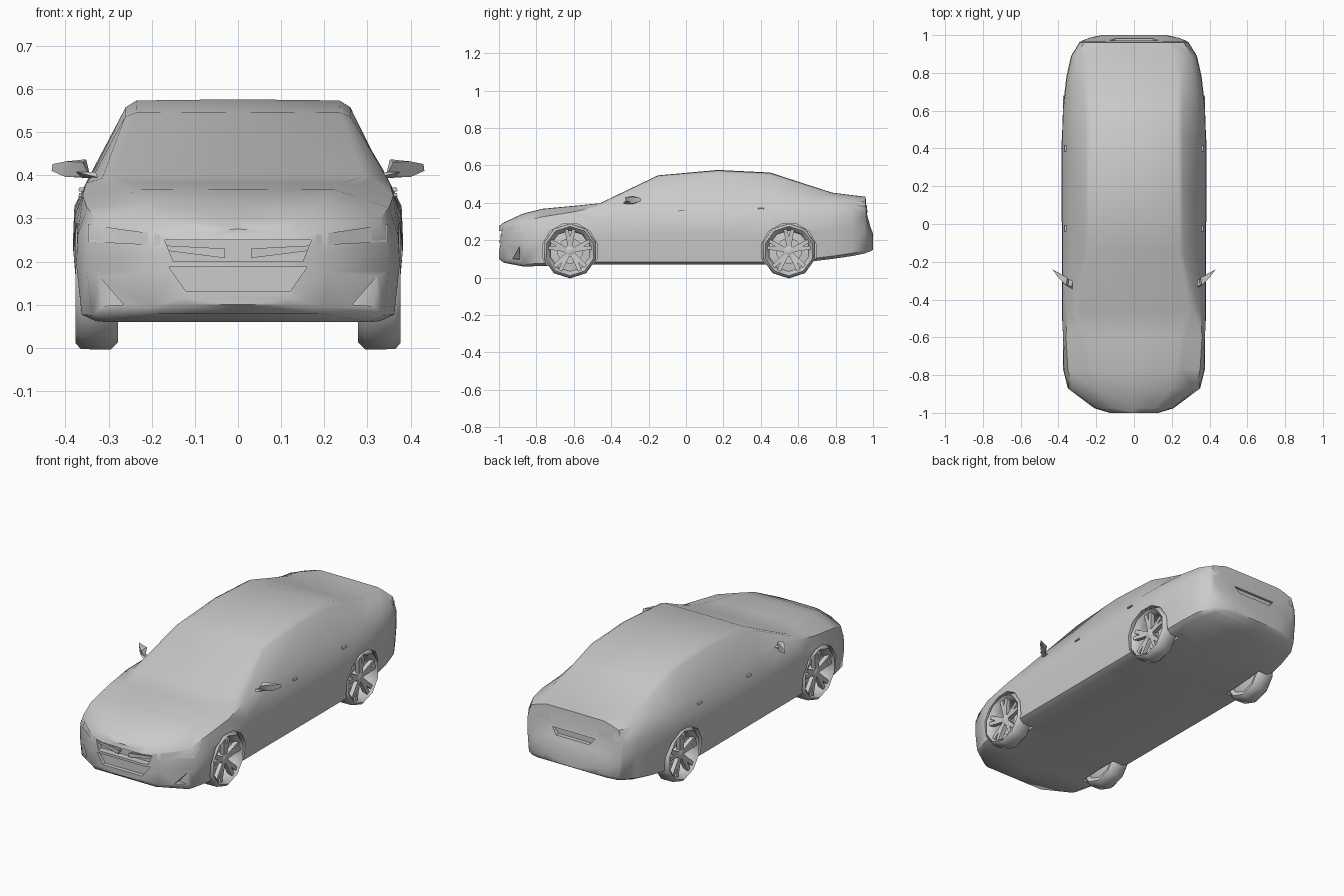
import bpy, bmesh, math
from mathutils import Vector

if "Cube" in bpy.data.objects:
    bpy.data.objects.remove(bpy.data.objects["Cube"])


def smooth(ob, angle):
    bpy.ops.object.select_all(action='DESELECT')
    ob.select_set(True)
    bpy.context.view_layer.objects.active = ob
    bpy.ops.object.shade_smooth_by_angle(angle=math.radians(angle))


def finish(name, bm, angle=40):
    bmesh.ops.recalc_face_normals(bm, faces=bm.faces[:])
    me = bpy.data.meshes.new(name)
    bm.to_mesh(me)
    bm.free()
    ob = bpy.data.objects.new(name, me)
    bpy.context.collection.objects.link(ob)
    if angle:
        smooth(ob, angle)
    return ob


def loft(bm, rings, caps=True, loop=False):
    vs = [[bm.verts.new(p) for p in r] for r in rings]
    pairs = list(zip(vs, vs[1:])) + ([(vs[-1], vs[0])] if loop else [])
    n = len(vs[0])
    for a, b in pairs:
        for i in range(n):
            j = (i + 1) % n
            bm.faces.new((a[i], a[j], b[j], b[i]))
    if caps:
        bm.faces.new(vs[0])
        bm.faces.new(vs[-1])


def hull(name, pts, side=1):
    bm = bmesh.new()
    for x, y, z in pts:
        bm.verts.new((x * side, y, z))
    bmesh.ops.convex_hull(bm, input=bm.verts[:])
    loose = [v for v in bm.verts if not v.link_faces]
    bmesh.ops.delete(bm, geom=loose, context='VERTS')
    return finish(name, bm)


def cut(target, bm):
    c = finish("cutter", bm, 0)
    c.hide_render = True
    m = target.modifiers.new("cut", 'BOOLEAN')
    m.operation, m.solver, m.object = 'DIFFERENCE', 'EXACT', c
    bpy.context.view_layer.objects.active = target
    bpy.ops.object.modifier_apply(modifier=m.name)
    bpy.data.objects.remove(c)


def prism(poly, y0, y1):
    bm = bmesh.new()
    loft(bm, [[(x, y, z) for x, z in poly] for y in (y0, y1)])
    return bm


def circle(r, x, y, z, n, side=1):
    return [(x * side, y + r * math.cos(math.tau * (i + .5) / n),
             z + r * math.sin(math.tau * (i + .5) / n)) for i in range(n)]


# Body stations: y, half width, bottom z, belt z, belt x, roof x, roof edge z, centre z
STATIONS = [
    (-1.0, .13, .10, .25, .12, .08, .268, .275),
    (-.975, .21, .08, .27, .20, .14, .287, .295),
    (-.87, .35, .06, .298, .328, .22, .332, .343),
    (-.77, .375, .062, .325, .35, .25, .358, .368),
    (-.60, .38, .07, .352, .36, .27, .376, .384),
    (-.46, .382, .07, .382, .352, .315, .393, .398),
    (-.15, .382, .07, .40, .335, .262, .535, .547),
    (.17, .383, .07, .405, .336, .26, .558, .576),
    (.45, .383, .07, .41, .338, .257, .546, .562),
    (.61, .378, .08, .413, .333, .255, .497, .51),
    (.78, .358, .10, .415, .32, .26, .446, .455),
    (.89, .333, .116, .41, .303, .24, .434, .441),
    (.96, .29, .13, .405, .265, .20, .426, .433),
    (.968, .28, .135, .30, .26, .19, .33, .34),
    (.985, .24, .14, .25, .225, .16, .27, .275),
    (1.0, .17, .15, .215, .16, .11, .23, .235),
]


def section(y, w, zb, zt, xt, xr, zr, zc):
    h = zt - zb
    half = [(w * .88, zb), (w * .965, zb + .015), (w, zb + h * .5), (w * .99, zb + h * .76),
            (xt, zt), (xr, zr), (xr - .025, zr + (zc - zr) * .85)]
    return ([(x, y, z) for x, z in half] + [(0, y, zc)]
            + [(-x, y, z) for x, z in reversed(half)] + [(0, y, zb)])


bm = bmesh.new()
loft(bm, [section(*s) for s in STATIONS])
body = finish("car_body", bm, 0)

AXLES = (-.62, .55)
HUB_Z = .143


def panel(name, inner, outer, y0, dy, cols=5):
    """Lamp panel draped on the body: bottom/top z between two x positions."""
    bm = bmesh.new()
    (xa, ba, ta), (xb, bb, tb) = inner, outer
    rows = []
    for i in range(cols):
        t = i / (cols - 1)
        col = []
        for z in (ba + (bb - ba) * t, ta + (tb - ta) * t):
            hit, p, nrm, _ = body.ray_cast((xa + (xb - xa) * t, y0, z), (0, dy, 0))
            col.append(bm.verts.new(p + nrm * .003))
        rows.append(col)
    for a, b in zip(rows, rows[1:]):
        bm.faces.new((a[0], a[1], b[1], b[0]))
    finish(name, bm, 60)


# Headlamps and tail lamps draped on the corners
for s in (1, -1):
    panel("headlamp", (s * .18, .237, .262), (s * .345, .245, .285), -1.5, 1)
    panel("tail_lamp", (s * .15, .35, .385), (s * .315, .345, .385), 1.5, -1)

# Wheel arches, grille, bumper intakes and rear recess cut into the body
for side in (1, -1):
    for y in AXLES:
        bm = bmesh.new()
        loft(bm, [circle(.15, x, y, HUB_Z, 12, side) for x in (.272, .5)])
        cut(body, bm)
    cut(body, prism([(side * x, z) for x, z in
                     [(.265, .10), (.34, .095), (.352, .185), (.33, .175)]], -1.1, -.89))
cut(body, prism([(-.17, .25), (-.15, .20), (.15, .20), (.17, .25)], -1.1, -.965))
cut(body, prism([(-.16, .187), (-.12, .13), (.12, .13), (.16, .187)], -1.1, -.978))
cut(body, prism([(-.13, .325), (-.10, .29), (.10, .29), (.13, .325)], .958, 1.1))
smooth(body, 48)

# Grille bars
for s in (1, -1):
    hull("grille_bar", [(x * s, y, z) for x, y, z in
                        [(.165, -.972, .225), (.165, -.972, .237), (.03, -.992, .208),
                         (.03, -.992, .23), (.165, -.955, .23), (.03, -.955, .22)]])


def wheel(side, y):
    # Tyre and rim ring
    n = 10
    prof = [(.118, .362), (.132, .377), (.146, .364), (.147, .295),
            (.13, .278), (.108, .285), (.108, .34)]
    bm = bmesh.new()
    loft(bm, [circle(r, x, y, HUB_Z, n, side) for r, x in prof], caps=False, loop=True)
    finish("tyre", bm, 45)
    # Five forked spokes around a hub
    bm = bmesh.new()
    loft(bm, [circle(r, x, y, HUB_Z, n, side) for r, x in ((.03, .32), (.03, .355), (.018, .362))])
    for k in range(5):
        a = math.pi / 2 + k * math.tau / 5
        for off in (-.16, .16):
            rings = []
            for r, ang, hw, x0, x1 in ((.018, a, .012, .335, .358), (.116, a + off, .010, .345, .368)):
                c = Vector((0, math.cos(ang), math.sin(ang))) * r
                t = Vector((0, -math.sin(ang), math.cos(ang))) * hw
                rings.append([(x * side, y + c.y + s * t.y, HUB_Z + c.z + s * t.z)
                              for x, s in ((x0, -1), (x0, 1), (x1, 1), (x1, -1))])
            loft(bm, rings)
    finish("wheel_spokes", bm)
    # Brake disc and rim back
    bm = bmesh.new()
    loft(bm, [circle(r, x, y, HUB_Z, n, side) for r, x in
              ((.03, .26), (.11, .29), (.11, .30), (.07, .305), (.07, .315))])
    finish("brake_disc", bm)


for side in (1, -1):
    for y in AXLES:
        wheel(side, y)
    # Door mirror: angled shell on a short stalk
    hull("door_mirror", [(.342, -.315, .395), (.36, -.325, .43), (.352, -.285, .437),
                         (.40, -.285, .432), (.43, -.243, .426), (.432, -.24, .41),
                         (.40, -.28, .396), (.37, -.275, .395)], side)
    hull("mirror_stalk", [(.325, -.345, .395), (.325, -.30, .395), (.33, -.33, .408),
                          (.375, -.315, .408), (.375, -.285, .408), (.36, -.30, .393)], side)
    # Door handles
    for y, z in ((-.025, .355), (.40, .367)):
        hull("door_handle", [(x, y + dy, z + dz) for x, dz in
                             ((.35, -.005), (.370, -.004), (.368, .004), (.348, .005))
                             for dy in (-.016, .016)], side)
